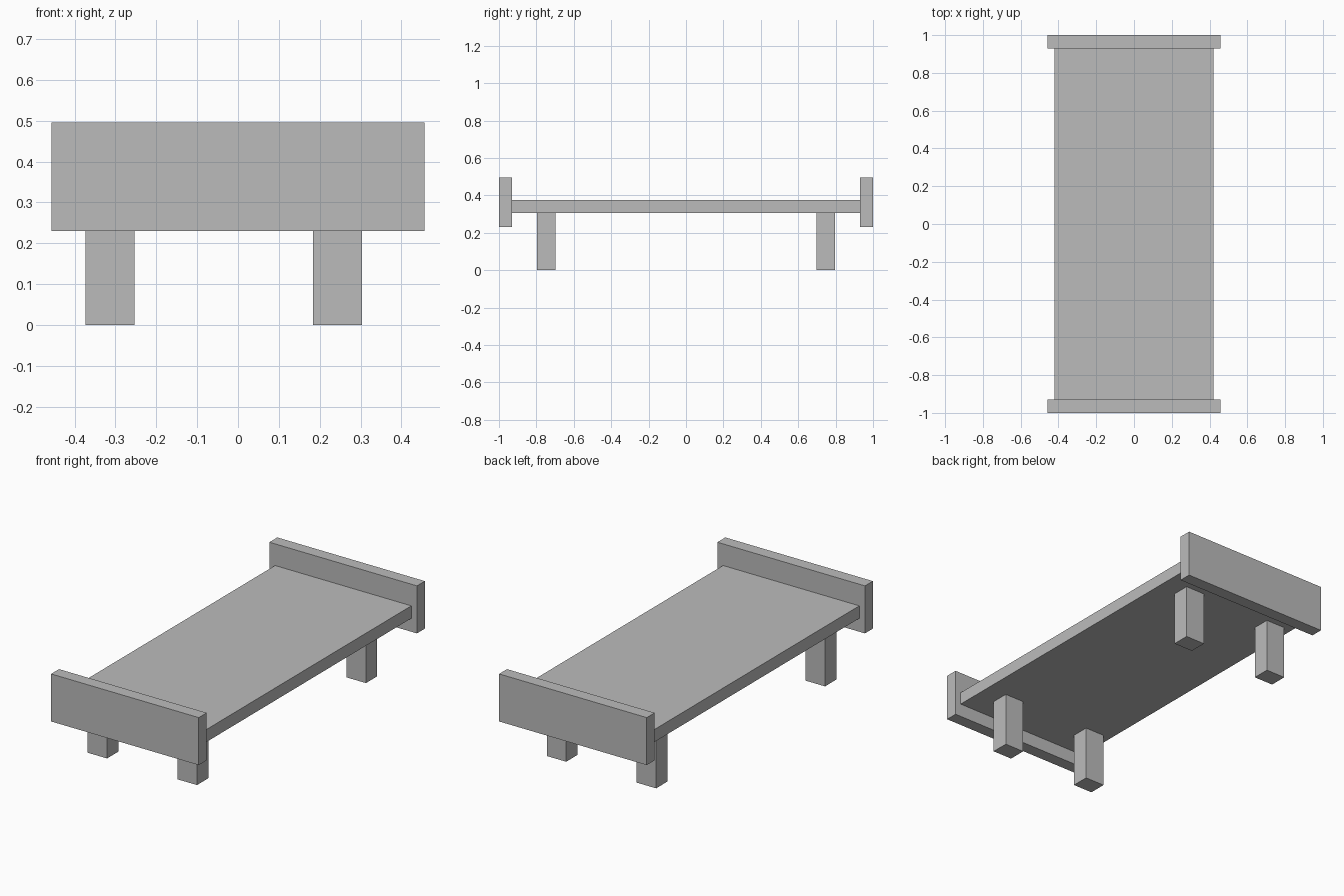
import bpy

default = bpy.data.objects.get("Cube")
if default:
    bpy.data.objects.remove(default, do_unlink=True)

grey = bpy.data.materials.new("plain grey")
grey.use_nodes = True
colour = (0.5, 0.5, 0.5, 1)
grey.diffuse_color = colour
grey.node_tree.nodes["Principled BSDF"].inputs["Base Color"].default_value = colour


def box(name, x, y, z):
    """Box spanning the (low, high) range on each axis."""
    spans = (x, y, z)
    bpy.ops.mesh.primitive_cube_add(size=1)
    part = bpy.context.object
    part.name = name
    part.location = [(low + high) / 2 for low, high in spans]
    part.scale = [high - low for low, high in spans]
    bpy.ops.object.transform_apply(location=True, scale=True)
    part.data.materials.append(grey)


# Flat bed platform between the two end boards
box("bed_platform", (-0.422, 0.422), (-0.93, 0.93), (0.305, 0.375))

# Matching end boards
box("footboard", (-0.457, 0.457), (-1, -0.93), (0.23, 0.496))
box("headboard", (-0.457, 0.457), (0.93, 1), (0.23, 0.496))

# Legs, set slightly off centre towards the right side
for side, x in (("right", -0.373), ("left", 0.184)):
    for end, y in (("front", -0.797), ("back", 0.697)):
        box(f"{end}_{side}_leg", (x, x + 0.12), (y, y + 0.1), (0, 0.305))
